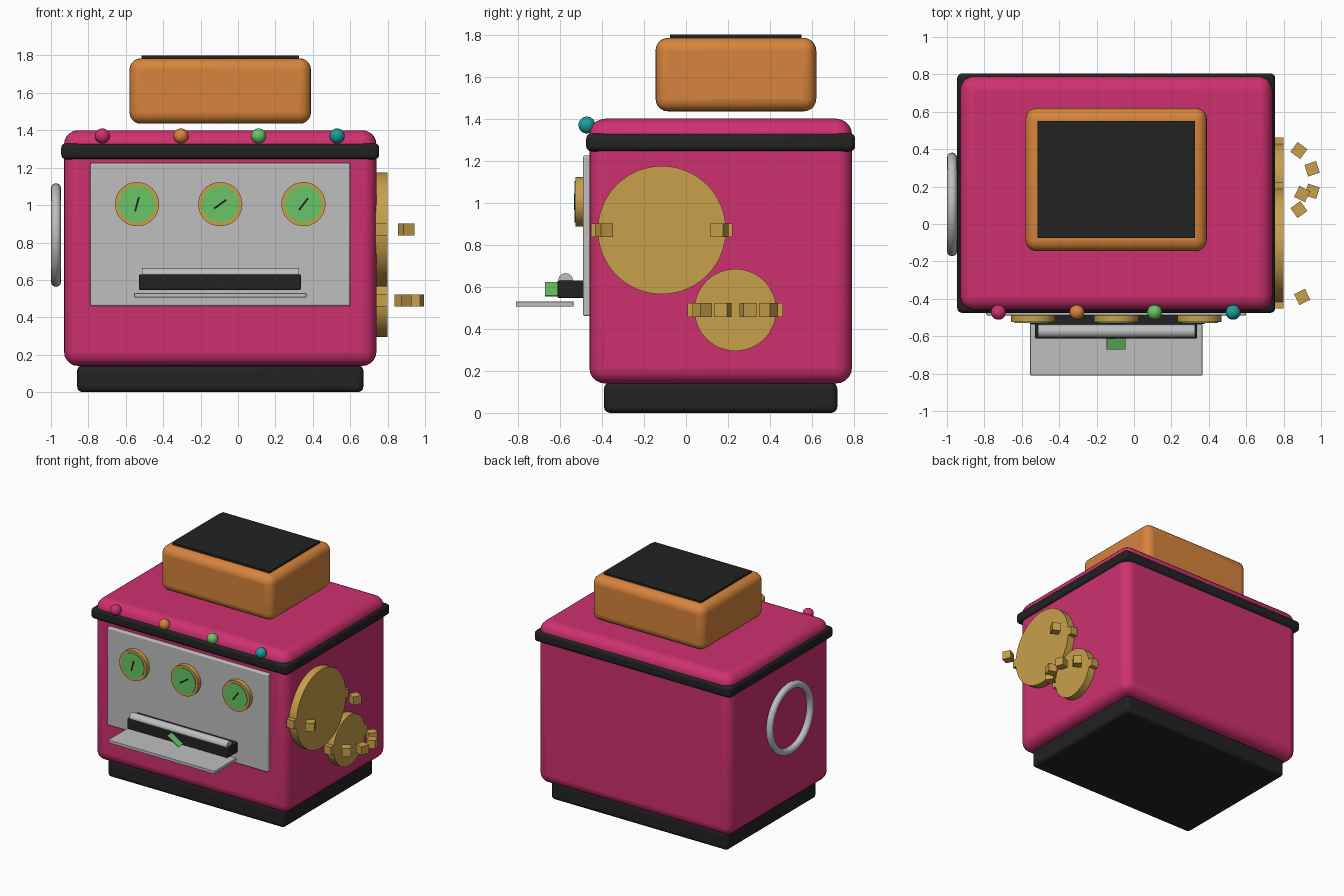
import bpy, math
from mathutils import Vector

if "Cube" in bpy.data.objects:
    bpy.data.objects.remove(bpy.data.objects["Cube"])

COLOURS = {
    "magenta": (0.62, 0.03, 0.16), "orange": (0.68, 0.23, 0.045),
    "green": (0.14, 0.56, 0.13), "teal": (0.01, 0.35, 0.33),
    "gold": (0.58, 0.35, 0.07), "silver": (0.52, 0.52, 0.53),
    "charcoal": (0.016, 0.016, 0.016),
}
MATS = {}
for colour, rgb in COLOURS.items():
    MATS[colour] = bpy.data.materials.new(colour)
    MATS[colour].diffuse_color = (*rgb, 1)


def finish(name, colour, smooth=True):
    ob = bpy.context.object
    ob.name = name
    ob.data.materials.append(MATS[colour])
    if smooth:
        bpy.ops.object.shade_smooth_by_angle(angle=math.radians(35))
    return ob


def box(name, colour, lo, hi, bevel=0.0, rot=(0, 0, 0)):
    """Box between two corners, with optional rounded edges."""
    lo, hi = Vector(lo), Vector(hi)
    bpy.ops.mesh.primitive_cube_add(size=1, location=(lo + hi) / 2, rotation=rot)
    bpy.context.object.scale = hi - lo
    bpy.ops.object.transform_apply(location=False, rotation=False, scale=True)
    if bevel:
        mod = bpy.context.object.modifiers.new("rounding", "BEVEL")
        mod.width, mod.segments = bevel, 5
    return finish(name, colour, bevel > 0)


def disc(name, colour, centre, radius, depth, axis, verts=48):
    """Cylinder along the x or y axis."""
    rot = (0, math.pi / 2, 0) if axis == "x" else (math.pi / 2, 0, 0)
    bpy.ops.mesh.primitive_cylinder_add(vertices=verts, radius=radius, depth=depth,
                                        location=centre, rotation=rot)
    return finish(name, colour)


# Main casing
box("base", "charcoal", (-0.86, -0.39, 0), (0.67, 0.72, 0.145), 0.03)
box("body", "magenta", (-0.93, -0.46, 0.14), (0.74, 0.79, 1.40), 0.075)
box("band", "charcoal", (-0.945, -0.475, 1.245), (0.755, 0.805, 1.33), 0.025)

# Floating head box with its dark top plate
box("head", "orange", (-0.58, -0.145, 1.435), (0.39, 0.62, 1.785), 0.06)
box("head_plate", "charcoal", (-0.515, -0.075, 1.77), (0.325, 0.55, 1.80))

# Front panel with dials
box("panel", "silver", (-0.79, -0.49, 0.46), (0.60, -0.45, 1.225), 0.01)
for i, (x, angle) in enumerate([(-0.54, 75), (-0.095, 36), (0.35, 53)]):
    disc(f"dial_rim_{i}", "gold", (x, -0.505, 1.005), 0.118, 0.04, "y")
    disc(f"dial_face_{i}", "green", (x, -0.526, 1.005), 0.098, 0.008, "y")
    box(f"dial_needle_{i}", "charcoal", (x - 0.04, -0.534, 1.0), (x + 0.04, -0.528, 1.01),
        rot=(0, -math.radians(angle), 0))

# Slot, roller, tray and the slip coming out
box("slot", "charcoal", (-0.53, -0.612, 0.547), (0.337, -0.48, 0.63), 0.008)
disc("roller", "silver", (-0.094, -0.573, 0.63), 0.035, 0.84, "x", 24)
box("tray", "silver", (-0.555, -0.81, 0.506), (0.365, -0.535, 0.53), 0.004)
box("slip", "green", (-0.155, -0.67, 0.586), (-0.037, -0.55, 0.590),
    rot=(0, math.radians(33), 0))

# Row of round buttons
for x, colour in [(-0.725, "magenta"), (-0.305, "orange"), (0.11, "green"), (0.53, "teal")]:
    bpy.ops.mesh.primitive_uv_sphere_add(segments=24, ring_count=16, radius=0.04,
                                         location=(x, -0.472, 1.37))
    finish(f"button_{colour}", colour)

# Ring handle on the left
bpy.ops.mesh.primitive_torus_add(location=(-0.973, 0.105, 0.84), rotation=(0, math.pi / 2, 0),
                                 major_radius=0.25, minor_radius=0.027,
                                 major_segments=48, minor_segments=12)
finish("ring_handle", "silver")

# Gear discs on the right, each with cubes fanned out level around its centre
GEARS = [("large", -0.115, 0.87, 0.305, (90, 64.3, -64.3, -90)),
         ("small", 0.235, 0.49, 0.195, (90, 54, 18, -18, -54, -90))]
for name, y, z, r, angles in GEARS:
    disc(f"{name}_gear", "gold", (0.767, y, z), r, 0.065, "x", 64)
    for i, deg in enumerate(angles):
        a = math.radians(deg)
        c = Vector((0.767 + r * math.cos(a), y + r * math.sin(a), z))
        h = Vector((0.0325, 0.0325, 0.0325))
        box(f"{name}_gear_tooth_{i}", "gold", c - h, c + h, rot=(0, 0, a))

for m in bpy.data.materials:
    if m.users and not m.is_grease_pencil:
        m.use_nodes = True
        m.node_tree.nodes["Principled BSDF"].inputs["Base Color"].default_value = m.diffuse_color
